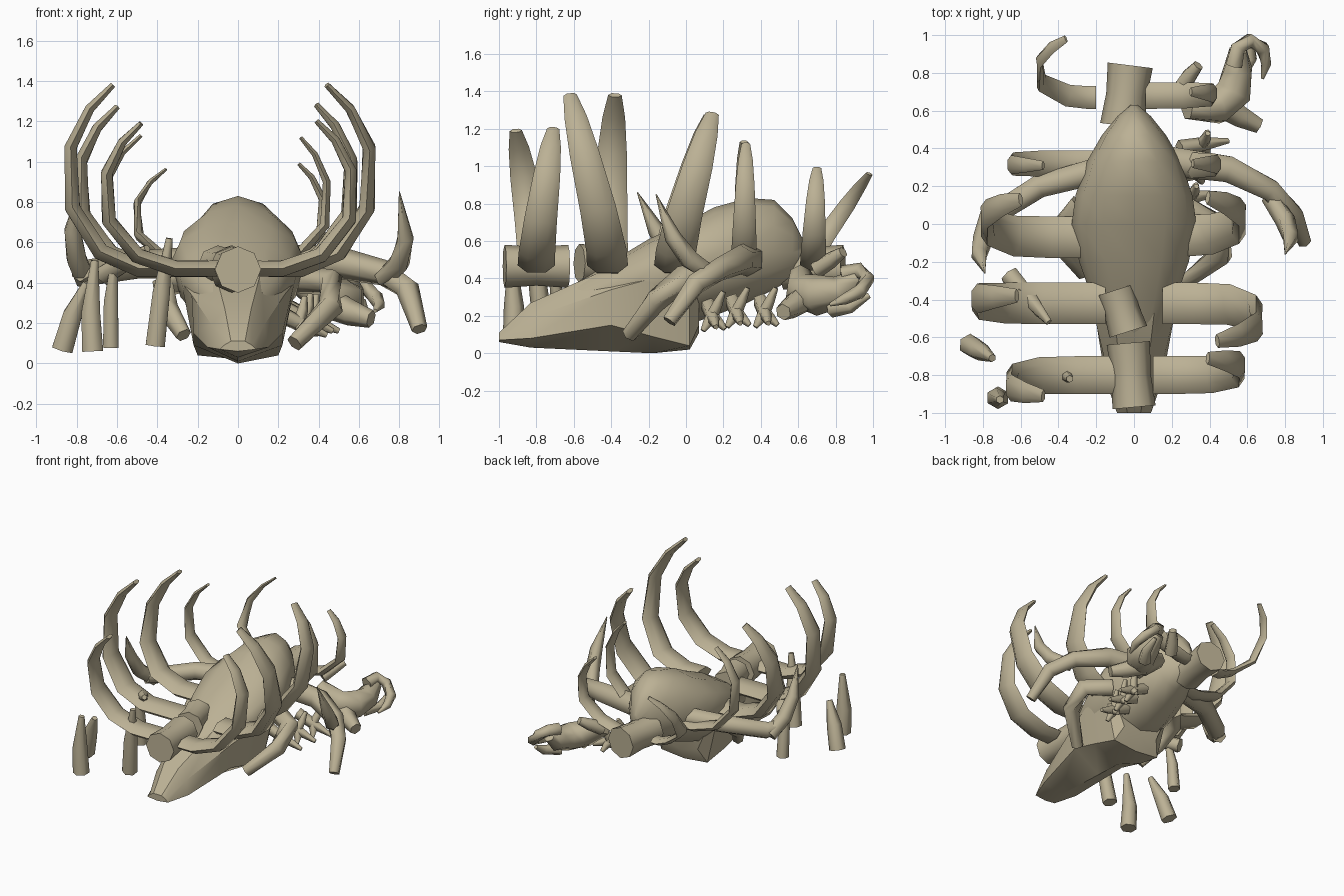
import bpy, bmesh, math
from mathutils import Vector

bone = bpy.data.materials.new("aged bone")
bone.diffuse_color = (0.50, 0.44, 0.30, 1)


def make_loft(name, rings, angle=40):
    """Skin a list of equal-length vertex rings and cap both ends."""
    bm = bmesh.new()
    vs = [[bm.verts.new(p) for p in r] for r in rings]
    n = len(vs[0])
    for a, b in zip(vs, vs[1:]):
        for i in range(n):
            bm.faces.new((a[i], a[(i + 1) % n], b[(i + 1) % n], b[i]))
    bm.faces.new(vs[0])
    bm.faces.new(vs[-1])
    bmesh.ops.recalc_face_normals(bm, faces=bm.faces)
    me = bpy.data.meshes.new(name)
    bm.to_mesh(me)
    bm.free()
    me.materials.append(bone)
    ob = bpy.data.objects.new(name, me)
    bpy.context.collection.objects.link(ob)
    bpy.ops.object.select_all(action='DESELECT')
    ob.select_set(True)
    bpy.context.view_layer.objects.active = ob
    bpy.ops.object.shade_smooth_by_angle(angle=math.radians(angle))
    return ob


def tube(name, pts, radii, flat=1.0, ref=(0, 1, 0), sides=6):
    """Tapered tube; 'flat' scales the radius across the ref axis."""
    pts = [Vector(p) for p in pts]
    rings = []
    for i, p in enumerate(pts):
        t = (pts[min(i + 1, len(pts) - 1)] - pts[max(i - 1, 0)]).normalized()
        u = Vector(ref)
        u = (u - t * u.dot(t)).normalized()
        v = t.cross(u)
        k = i / (len(pts) - 1) * (len(radii) - 1)
        j = min(int(k), len(radii) - 2)
        r = radii[j] + (radii[j + 1] - radii[j]) * (k - j)
        rings.append([p + u * r * math.cos(a) + v * r * flat * math.sin(a)
                      for a in (2 * math.pi * s / sides for s in range(sides))])
    return make_loft(name, rings, 75)


# egg-shaped upper shell: y, half width, bottom, side height, top
shell = [(-0.58, 0.14, 0.22, 0.32, 0.38), (-0.40, 0.22, 0.18, 0.36, 0.49),
         (-0.2, 0.29, 0.14, 0.44, 0.61), (0.0, 0.33, 0.15, 0.51, 0.70),
         (0.15, 0.31, 0.2, 0.53, 0.78), (0.33, 0.25, 0.27, 0.54, 0.83),
         (0.47, 0.17, 0.34, 0.54, 0.82), (0.57, 0.09, 0.4, 0.54, 0.72),
         (0.63, 0.02, 0.5, 0.55, 0.6)]
rings = []
for y, w, lo, mid, hi in shell:
    ring = []
    for k in range(12):
        a = math.pi * k / 6
        s = math.sin(a)
        ring.append((w * math.cos(a), y, mid + s * ((hi - mid) if s > 0 else (mid - lo))))
    rings.append(ring)
make_loft("upper_shell", rings)

# keeled breastbone wedge: y, bottom half width, edge height, keel, side half width, side height, top
keel = [(-1.0, 0.09, 0.07, 0.06, 0.07, 0.09, 0.11), (-0.83, 0.15, 0.08, 0.03, 0.13, 0.19, 0.27),
        (-0.4, 0.22, 0.15, 0.01, 0.23, 0.34, 0.46), (-0.18, 0.22, 0.09, 0.0, 0.28, 0.4, 0.55),
        (0.02, 0.2, 0.04, 0.02, 0.29, 0.42, 0.55), (0.07, 0.15, 0.15, 0.11, 0.27, 0.42, 0.55)]
make_loft("breastbone", [[(-w, y, e), (0, y, k), (w, y, e), (ws, y, zs),
                          (ws * 0.5, y, t), (-ws * 0.5, y, t), (-ws, y, zs)]
                         for y, w, e, k, ws, zs, t in keel], 30)

# vertebrae along the spine
for x0, y0, x1, y1, z, r in [(0.0, -0.97, -0.03, -0.63, 0.465, 0.115),
                             (-0.03, -0.57, -0.1, -0.35, 0.48, 0.105),
                             (-0.06, 0.52, -0.02, 0.84, 0.46, 0.12)]:
    tube("vertebra", [(x0, y0, z), ((x0 + x1) / 2, (y0 + y1) / 2, z), (x1, y1, z)],
         [r, r * 0.9, r], ref=(1, 0, 0), sides=8)

# ribs: side, root x, root y, elbow x, tip x, tip y, tip z, root radius
ribs = [(1, 0.10, -0.80, 0.56, 0.39, -0.71, 1.20, 0.10),
        (-1, 0.10, -0.80, 0.65, 0.48, -0.91, 1.19, 0.10),
        (1, 0.15, -0.42, 0.65, 0.44, -0.62, 1.38, 0.11),
        (-1, 0.15, -0.42, 0.83, 0.62, -0.38, 1.38, 0.11),
        (1, 0.25, -0.06, 0.56, 0.39, 0.14, 1.28, 0.11),
        (-1, 0.25, -0.07, 0.78, 0.60, 0.13, 1.27, 0.11),
        (1, 0.15, 0.31, 0.44, 0.31, 0.32, 1.12, 0.07),
        (-1, 0.15, 0.32, 0.65, 0.48, 0.31, 1.13, 0.07),
        (1, 0.06, 0.68, 0.42, 0.30, 0.70, 0.99, 0.07),
        (-1, 0.20, 0.67, 0.50, 0.36, 0.98, 0.96, 0.06)]
for s, x0, y, ex, tx, ty, tz, r in ribs:
    def at(x, f, g):
        return (s * x, y + (ty - y) * g, 0.47 + (tz - 0.47) * f)
    tube("rib", [at(x0, 0, 0), at(max(x0 + 0.05, ex - 0.34), 0, 0), at(ex - 0.15, 0.09, 0.03),
                 at(ex - 0.01, 0.33, 0.25), at(ex, 0.66, 0.62),
                 at(tx + 0.55 * (ex - tx), 0.87, 0.85), at(tx, 1, 1)],
         [r, r, r * 0.98, r * 0.88, r * 0.72, r * 0.55, r * 0.33], flat=0.45)

# long side limbs with upright pointed claws
tube("right_limb", [(0.2, 0.33, 0.5), (0.5, 0.29, 0.5), (0.72, 0.18, 0.45),
                    (0.84, 0.05, 0.37), (0.9, -0.09, 0.17)],
     [0.09, 0.08, 0.065, 0.06, 0.04], ref=(0, 0, 1))
tube("right_claw", [(0.72, 0.14, 0.42), (0.8, 0.02, 0.5), (0.83, -0.07, 0.62), (0.8, -0.16, 0.85)],
     [0.05, 0.055, 0.045, 0.003])
tube("left_limb", [(-0.2, 0.28, 0.5), (-0.5, 0.2, 0.49), (-0.74, 0.05, 0.45), (-0.78, -0.03, 0.46)],
     [0.08, 0.07, 0.065, 0.055], ref=(0, 0, 1))
tube("left_claw", [(-0.76, 0.05, 0.42), (-0.8, -0.08, 0.52), (-0.82, -0.16, 0.66), (-0.79, -0.26, 0.86)],
     [0.055, 0.055, 0.045, 0.003])

# bent lower legs beside the breastbone
tube("right_leg", [(0.28, 0.08, 0.42), (0.46, -0.02, 0.4), (0.46, -0.16, 0.28), (0.28, -0.3, 0.1)],
     [0.07, 0.07, 0.065, 0.045], ref=(0, 0, 1))
tube("left_leg", [(-0.28, 0.1, 0.42), (-0.37, 0.0, 0.38), (-0.35, -0.15, 0.27), (-0.27, -0.26, 0.14)],
     [0.07, 0.06, 0.055, 0.04], ref=(0, 0, 1))

# loose bone stumps on the left
for pts, r in [([(-0.87, -0.64, 0.07), (-0.82, -0.67, 0.24), (-0.75, -0.71, 0.40)], 0.06),
               ([(-0.72, -0.92, 0.06), (-0.73, -0.92, 0.25), (-0.71, -0.93, 0.51)], 0.06),
               ([(-0.63, -0.30, 0.08), (-0.63, -0.32, 0.3), (-0.61, -0.36, 0.55)], 0.045),
               ([(-0.66, -0.27, 0.44), (-0.56, -0.39, 0.5), (-0.45, -0.52, 0.57)], 0.055),
               ([(-0.41, -0.76, 0.09), (-0.38, -0.79, 0.35), (-0.34, -0.82, 0.62)], 0.055)]:
    tube("bone_stump", pts, [r, r * 0.9, r * 0.35], sides=6)

# gnarled rear limb on the right
tube("rear_limb", [(0.28, 0.61, 0.42), (0.44, 0.62, 0.33), (0.53, 0.7, 0.31), (0.55, 0.82, 0.33),
                   (0.55, 0.92, 0.4)], [0.06, 0.1, 0.11, 0.085, 0.05], ref=(0, 0, 1))
tube("rear_hook", [(0.53, 0.84, 0.42), (0.55, 0.93, 0.44), (0.61, 0.97, 0.4), (0.68, 0.93, 0.33),
                   (0.70, 0.85, 0.29), (0.68, 0.77, 0.26)],
     [0.05, 0.045, 0.04, 0.04, 0.03, 0.01], ref=(0, 0, 1))
tube("rear_foot", [(0.45, 0.64, 0.3), (0.56, 0.57, 0.25), (0.66, 0.52, 0.22)],
     [0.08, 0.065, 0.045], ref=(0, 0, 1))
tube("rear_toe", [(0.55, 0.78, 0.24), (0.62, 0.88, 0.25), (0.62, 0.98, 0.31)],
     [0.05, 0.035, 0.015], ref=(0, 0, 1))
tube("rear_spur", [(0.24, 0.7, 0.45), (0.29, 0.78, 0.5), (0.34, 0.84, 0.54)],
     [0.05, 0.045, 0.03], ref=(0, 0, 1))

# small barbed bones under the right flank
for x, y, z in [(0.3, 0.14, 0.2), (0.33, 0.27, 0.22), (0.36, 0.42, 0.22)]:
    tube("barb_core", [(x - 0.12, y - 0.02, z + 0.06), (x, y, z), (x + 0.14, y + 0.02, z - 0.06)],
         [0.045, 0.04, 0.015], sides=5)
    for dy, dz in [(0.06, 0.13), (-0.05, -0.08), (0.07, -0.07)]:
        tube("barb", [(x, y, z), (x + 0.02, y + dy * 0.5, z + dz * 0.5), (x + 0.03, y + dy, z + dz)],
             [0.035, 0.028, 0.015], ref=(1, 0, 0), sides=5)
